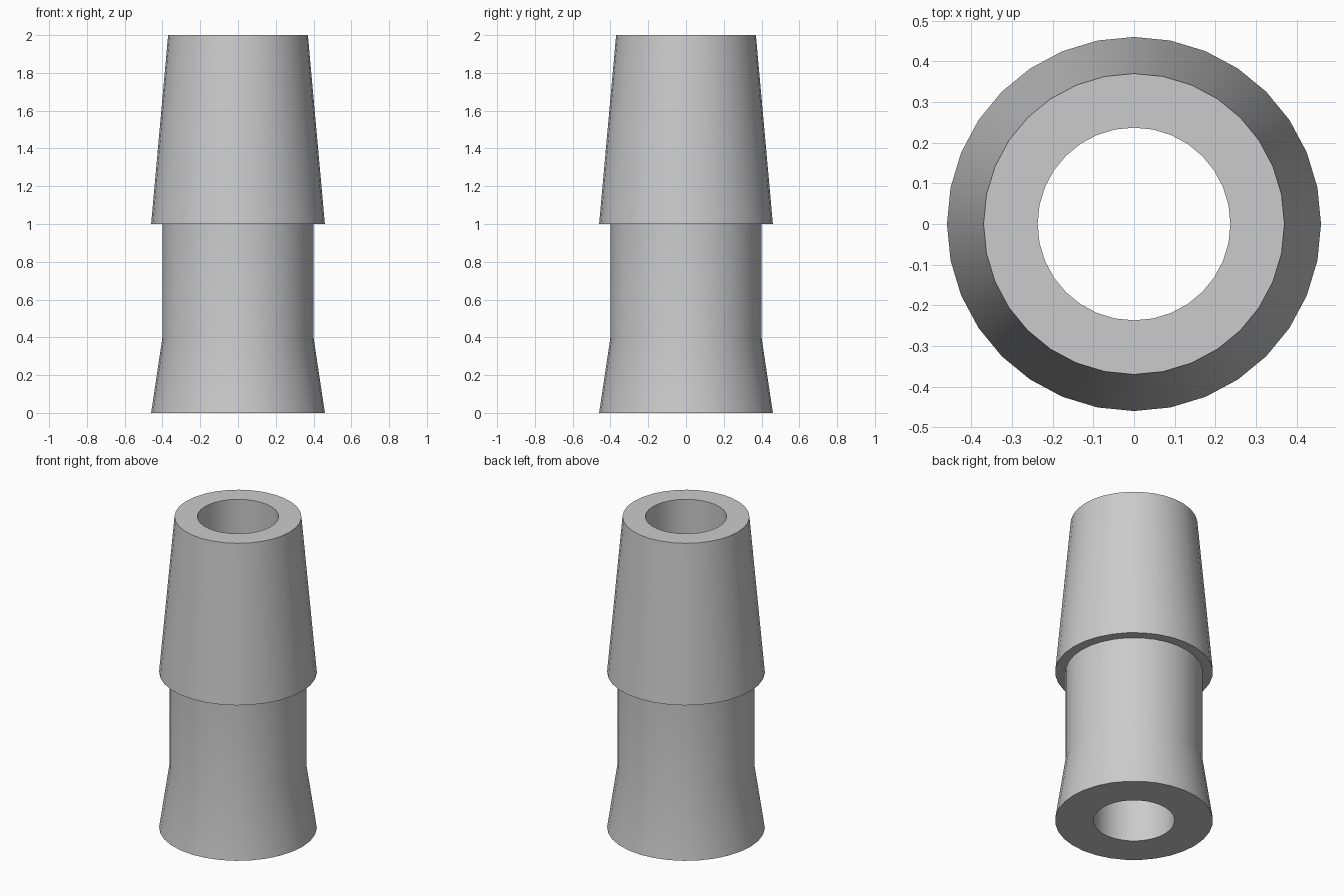
import bpy, bmesh
from math import cos, sin, pi, radians

cube = bpy.data.objects.get("Cube")
if cube:
    bpy.data.objects.remove(cube, do_unlink=True)

SIDES = 32
BORE = 0.237

# Closed wall profile as (radius, height): flared foot, straight neck, tapered head, bore
PROFILE = [(BORE, 0), (0.46, 0), (0.4, 0.4), (0.4, 1), (0.46, 1), (0.37, 2), (BORE, 2)]

grey = bpy.data.materials.new("plain grey")
grey.use_nodes = True
colour = (0.6, 0.6, 0.6, 1)
grey.diffuse_color = colour
grey.node_tree.nodes["Principled BSDF"].inputs["Base Color"].default_value = colour


def lathe(name, profile, material):
    """Turn a closed profile around the z axis."""
    bm = bmesh.new()
    rings = [[bm.verts.new((r * cos(2 * pi * i / SIDES), r * sin(2 * pi * i / SIDES), z))
              for i in range(SIDES)] for r, z in profile]
    for k, lower in enumerate(rings):
        upper = rings[(k + 1) % len(rings)]
        for i in range(SIDES):
            j = (i + 1) % SIDES
            bm.faces.new((lower[i], lower[j], upper[j], upper[i]))
    bmesh.ops.recalc_face_normals(bm, faces=bm.faces)
    mesh = bpy.data.meshes.new(name)
    bm.to_mesh(mesh)
    bm.free()
    mesh.materials.append(material)
    obj = bpy.data.objects.new(name, mesh)
    bpy.context.collection.objects.link(obj)
    return obj


# Hollow stepped sleeve
sleeve = lathe("stepped_sleeve", PROFILE, grey)
bpy.ops.object.select_all(action='DESELECT')
sleeve.select_set(True)
bpy.context.view_layer.objects.active = sleeve
bpy.ops.object.shade_smooth_by_angle(angle=radians(30))
